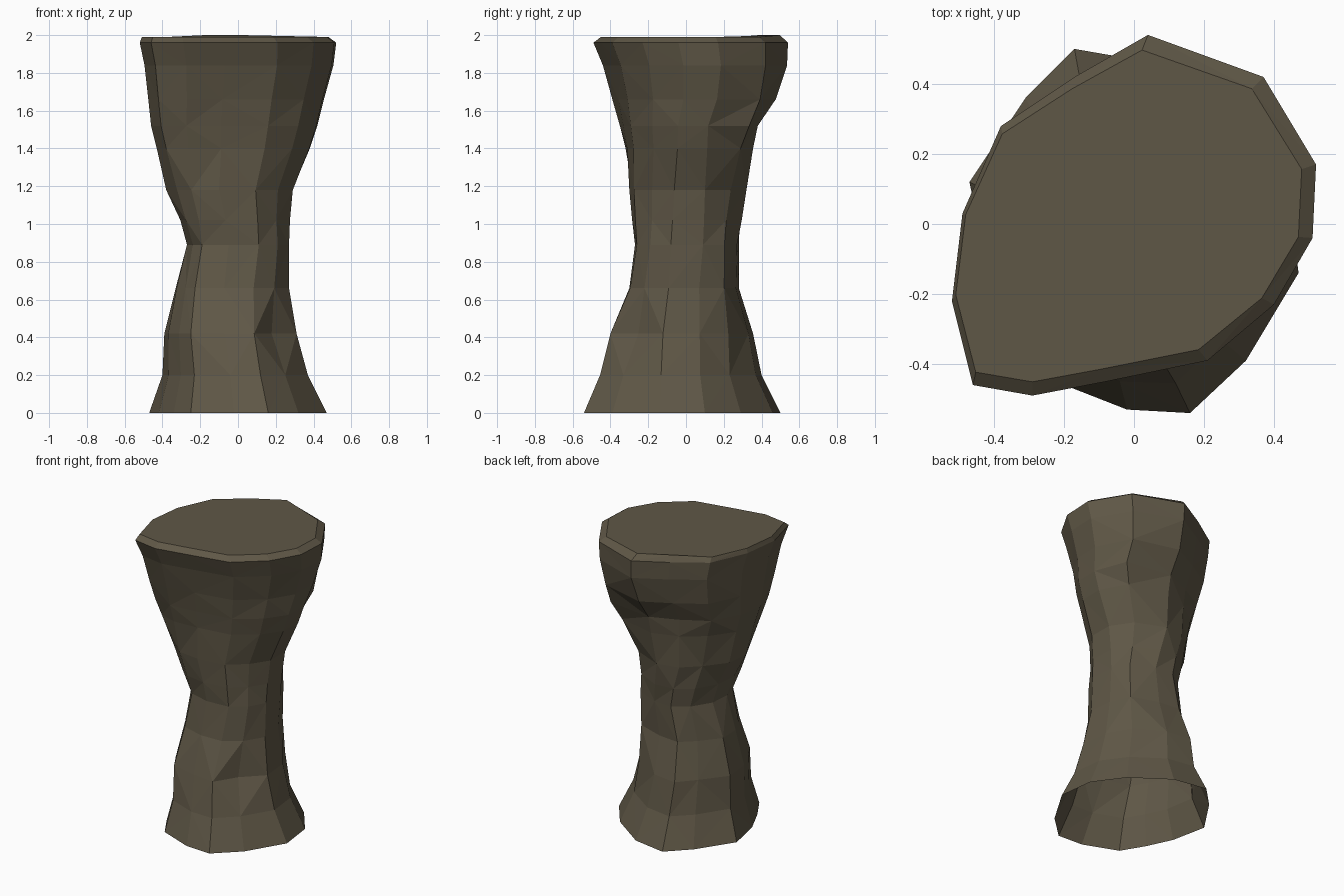
import bpy, bmesh

if "Cube" in bpy.data.objects:
    bpy.data.objects.remove(bpy.data.objects["Cube"])

# Matching outlines (counter-clockwise from +x) of foot, waist and rim
FOOT = [(.47, -.14), (.44, .10), (.30, .29), (.06, .46), (-.17, .50), (-.31, .36), (-.47, .12),
        (-.42, -.12), (-.34, -.29), (-.25, -.44), (-.02, -.53), (.16, -.54), (.32, -.39)]
WAIST = [(.27, -.08), (.26, .09), (.19, .19), (.05, .27), (-.08, .28), (-.18, .21), (-.26, .08),
         (-.27, -.06), (-.23, -.16), (-.19, -.23), (-.05, -.27), (.11, -.26), (.20, -.18)]
RIM = [(.51, -.04), (.52, .17), (.37, .42), (.04, .54), (-.17, .42), (-.38, .28), (-.49, .03),
       (-.52, -.22), (-.46, -.46), (-.29, -.49), (-.08, -.45), (.21, -.39), (.40, -.23)]

# Height, then silhouette limits: x min, x max, y min, y max
LEVELS = [(0, -.47, .47, -.54, .50), (.2, -.40, .37, -.455, .40), (.42, -.39, .31, -.40, .355),
          (.66, -.33, .27, -.30, .28), (.89, -.27, .27, -.27, .28), (1.02, -.305, .275, -.285, .295),
          (1.18, -.38, .29, -.30, .32), (1.4, -.43, .38, -.32, .355), (1.52, -.46, .42, -.35, .38),
          (1.66, -.475, .455, -.39, .475), (1.84, -.495, .505, -.44, .535), (1.96, -.52, .52, -.49, .54)]

# Chipped points: (level, corner) -> scale from the axis
CHIPS = {(2, 12): .87, (2, 10): .95, (3, 12): 1.04, (4, 12): 1.05, (2, 5): .95, (3, 5): .96,
         (6, 5): .92, (7, 5): .95, (6, 8): .96, (6, 9): .97, (4, 8): 1.04, (5, 8): 1.04,
         (2, 2): 1.06, (3, 2): 1.15, (4, 2): 1.07, (7, 2): 1.07, (8, 2): 1.15, (9, 2): 1.05}


def mix(a, b, t):
    return [(p[0] + (q[0] - p[0]) * t, p[1] + (q[1] - p[1]) * t) for p, q in zip(a, b)]


def fit(pts, limits):
    """Stretch an outline to the given x and y limits."""
    out = []
    for axis in (0, 1):
        vals = [p[axis] for p in pts]
        lo, hi = min(vals), max(vals)
        a, b = limits[2 * axis:2 * axis + 2]
        out.append([a + (v - lo) * (b - a) / (hi - lo) for v in vals])
    return list(zip(*out))


stone = bpy.data.materials.new("dark olive stone")
stone.diffuse_color = (.115, .096, .062, 1)
stone.use_nodes = True
stone.node_tree.nodes["Principled BSDF"].inputs["Base Color"].default_value = stone.diffuse_color

bm = bmesh.new()


def ring(pts, z):
    return [bm.verts.new((x, y, z)) for x, y in pts]


def bridge(a, b, flip):
    n = len(a)
    for i in range(n):
        j = (i + 1) % n
        if (i + flip) % 2:
            bm.faces.new((a[i], a[j], b[j]))
            bm.faces.new((a[i], b[j], b[i]))
        else:
            bm.faces.new((a[i], a[j], b[i]))
            bm.faces.new((a[j], b[j], b[i]))


# Pillar wall: faceted hourglass shell, open underneath
rings = []
for k, (z, *limits) in enumerate(LEVELS):
    if z < .89:
        pts = mix(FOOT, WAIST, z / .89)
    else:
        pts = mix(WAIST, RIM, min(1, (z - .89) / .8))
    pts = fit(pts, limits)
    pts = [(x * CHIPS.get((k, i), 1), y * CHIPS.get((k, i), 1)) for i, (x, y) in enumerate(pts)]
    rings.append(ring(pts, z))
for k in range(len(rings) - 1):
    bridge(rings[k], rings[k + 1], k)

# Top: narrow bevel and flat cap
cap = ring([(x * .95 - .015, y * .92) for x, y in RIM], 1.99)
for v in cap[3:5]:
    v.co.z = 2.0
bridge(rings[-1], cap, 0)
bm.faces.new(cap)

for f in bm.faces:
    f.normal_update()
mesh = bpy.data.meshes.new("stone_pillar")
bm.to_mesh(mesh)
bm.free()
mesh.materials.append(stone)
bpy.context.collection.objects.link(bpy.data.objects.new("stone_pillar", mesh))
